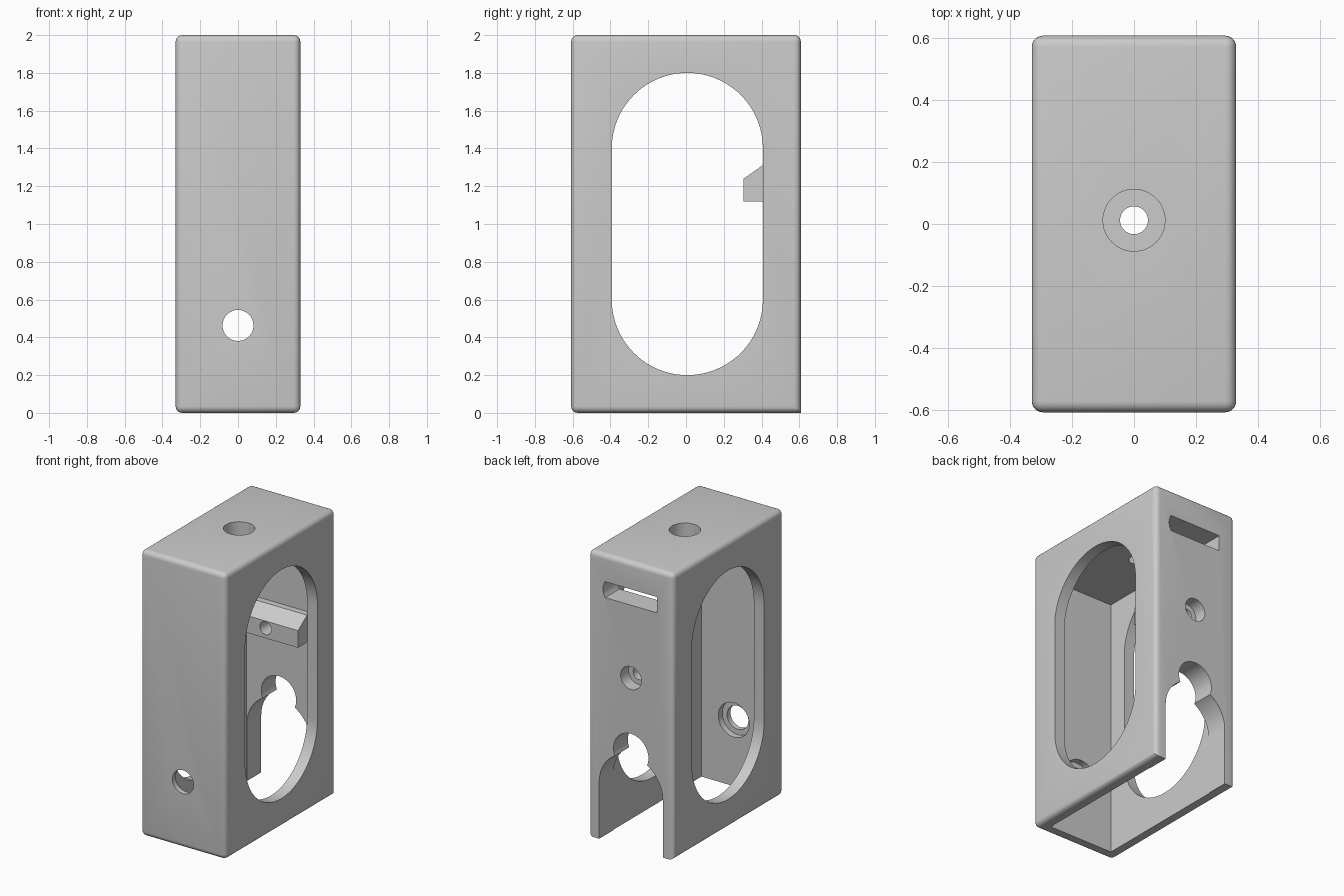
import bpy, bmesh, math
from mathutils import Vector

cube = bpy.data.objects.get("Cube")
if cube:
    bpy.data.objects.remove(cube, do_unlink=True)

grey = bpy.data.materials.new("plain_grey")
grey.use_nodes = True
COLOUR = (0.6, 0.6, 0.6, 1)
grey.diffuse_color = COLOUR
grey.node_tree.nodes["Principled BSDF"].inputs["Base Color"].default_value = COLOUR


def finish(bm, name):
    bmesh.ops.recalc_face_normals(bm, faces=bm.faces)
    mesh = bpy.data.meshes.new(name)
    bm.to_mesh(mesh)
    bm.free()
    mesh.materials.append(grey)
    ob = bpy.data.objects.new(name, mesh)
    bpy.context.collection.objects.link(ob)
    return ob


def arc(cu, cv, r, start=0, end=360, n=48):
    """Points on an arc in the profile plane."""
    steps = n if end - start == 360 else n + 1
    angles = [math.radians(start + (end - start) * i / n) for i in range(steps)]
    return [(cu + r * math.cos(a), cv + r * math.sin(a)) for a in angles]


def rect(u0, v0, u1, v1):
    return [(u0, v0), (u1, v0), (u1, v1), (u0, v1)]


def prism(name, profile, axis, lo, hi):
    """Profile extruded along an axis: x uses (y, z), y uses (x, z), z uses (x, y)."""
    def place(u, v, w):
        return {"x": (w, u, v), "y": (u, w, v), "z": (u, v, w)}[axis]
    bm = bmesh.new()
    face = bm.faces.new([bm.verts.new(place(u, v, lo)) for u, v in profile])
    new = bmesh.ops.extrude_face_region(bm, geom=[face])["geom"]
    shift = Vector(place(0, 0, hi - lo))
    bmesh.ops.translate(bm, vec=shift, verts=[g for g in new if isinstance(g, bmesh.types.BMVert)])
    return finish(bm, name)


def combine(target, tool, operation="DIFFERENCE"):
    mod = target.modifiers.new("combine", "BOOLEAN")
    mod.operation = operation
    mod.solver = "EXACT"
    mod.object = tool
    bpy.context.view_layer.update()
    graph = bpy.context.evaluated_depsgraph_get()
    mesh = bpy.data.meshes.new_from_object(target.evaluated_get(graph))
    target.modifiers.clear()
    target.data = mesh
    bpy.data.objects.remove(tool, do_unlink=True)


def cut(profile, axis, lo, hi):
    combine(housing, prism("cutter", profile, axis, lo, hi))


# Rounded outer block, sharp only along the bottom back edge
HALF_X, HALF_Y, HEIGHT = 0.33, 0.608, 2.0
bm = bmesh.new()
bmesh.ops.create_cube(bm, size=1)
for v in bm.verts:
    v.co = (v.co.x * 2 * HALF_X, v.co.y * 2 * HALF_Y, (v.co.z + 0.5) * HEIGHT)
rounded = [e for e in bm.edges if not all(v.co.y > 0 and v.co.z < 0.01 for v in e.verts)]
bmesh.ops.bevel(bm, geom=rounded, offset=0.035, segments=5, profile=0.5, affect="EDGES")
housing = finish(bm, "housing")

# Hollow interior, open at the bottom
cut(rect(-0.25, -0.528, 0.25, 0.45), "z", -0.1, 1.82)

# Long rounded window through both sides
MID = 0.007
cut(arc(MID, 1.4, 0.4, 0, 180) + arc(MID, 0.6, 0.4, 180, 360), "x", -0.5, 0.5)

# Arched opening in the back with a smaller round notch on top
cut([(-0.246, -0.1), (0.246, -0.1)] + arc(0, 0.4, 0.246, 0, 180), "y", 0.4, 0.8)
cut(arc(0, 0.665, 0.135), "y", 0.4, 0.8)

# Slot near the top of the back, one end slightly bowed
cut([(-0.2, 1.7)] + arc(0.12, 1.755, 0.097, -35, 35, 12) + [(-0.2, 1.81)], "y", 0.4, 0.8)

# Chamfered ledge inside the back wall
ledge = prism("ledge", [(0.305, 1.12), (0.5, 1.12), (0.5, 1.31), (0.405, 1.31), (0.305, 1.24)],
              "x", -0.251, 0.251)
combine(housing, ledge, "UNION")

# Screw hole through the back wall and ledge, wide on the outside
cut(arc(0, 1.19, 0.045), "y", 0.2, 0.8)
cut(arc(0, 1.19, 0.08), "y", 0.52, 0.8)

# Front hole, recessed on the inside
cut(arc(0, 0.463, 0.082), "y", -0.8, -0.4)
cut(arc(0, 0.463, 0.12), "y", -0.572, -0.4)

# Top hole, recessed on the outside
cut(arc(0, 0.012, 0.045), "z", 1.7, 2.2)
cut(arc(0, 0.012, 0.1), "z", 1.9, 2.2)

# Smooth the curves and keep crisp edges
bpy.ops.object.select_all(action="DESELECT")
housing.select_set(True)
bpy.context.view_layer.objects.active = housing
bpy.ops.object.shade_smooth_by_angle(angle=math.radians(30))
